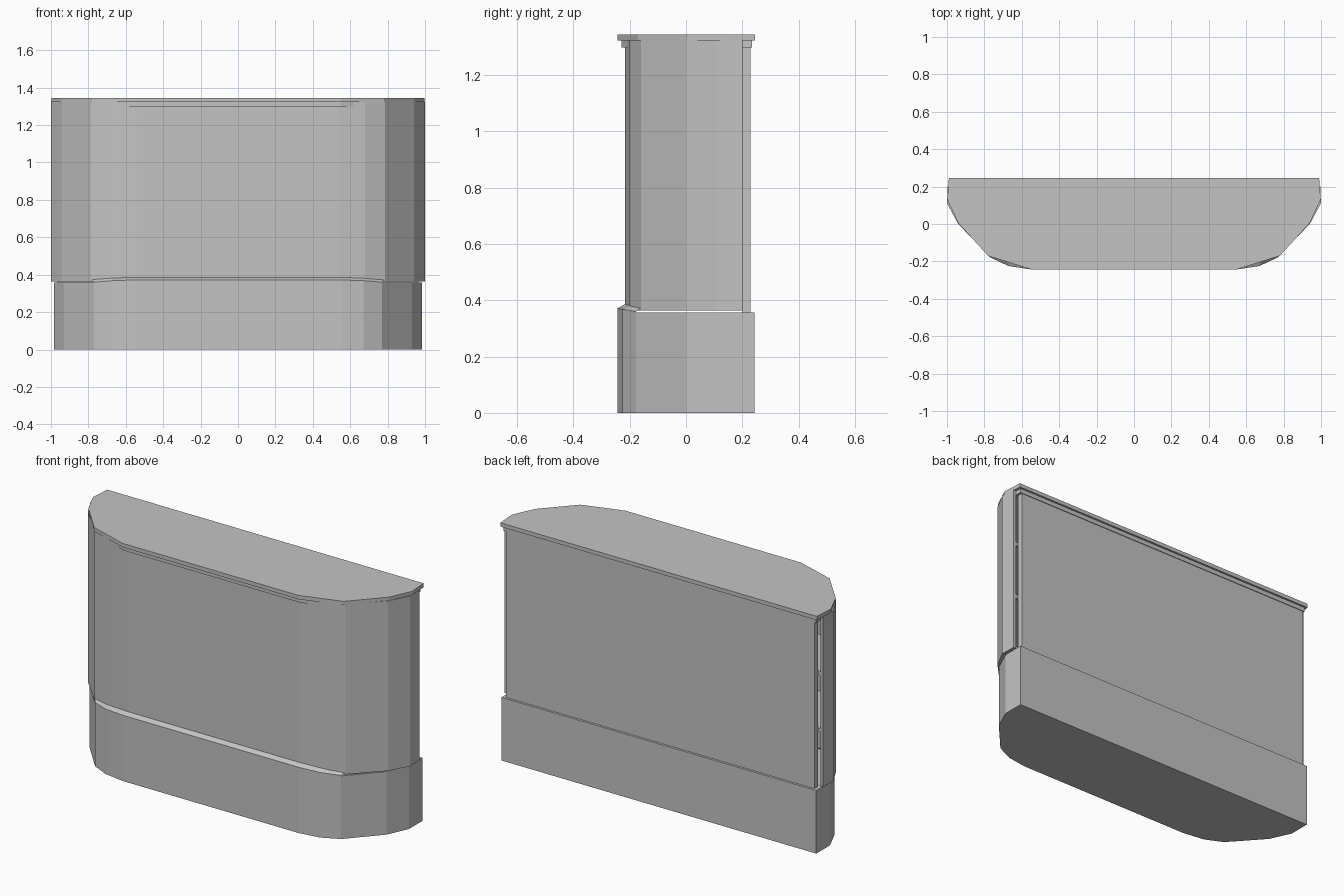
import bpy
import bmesh

cube = bpy.data.objects.get("Cube")
if cube:
    bpy.data.objects.remove(cube, do_unlink=True)

grey = bpy.data.materials.new("light_grey")
grey.use_nodes = True
colour = (0.55, 0.55, 0.55, 1)
grey.diffuse_color = colour
grey.node_tree.nodes["Principled BSDF"].inputs["Base Color"].default_value = colour


def mirrored(half):
    """Complete a right-hand outline, listed back to front, with its mirror."""
    return half + [(-x, y) for x, y in reversed(half)]


def loft(name, rings):
    """Join equal-length rings of points into one capped solid."""
    bm = bmesh.new()
    loops = [[bm.verts.new(p) for p in ring] for ring in rings]
    count = len(loops[0])
    for low, high in zip(loops, loops[1:]):
        for i in range(count):
            j = (i + 1) % count
            bm.faces.new((low[i], low[j], high[j], high[i]))
    bm.faces.new(loops[0])
    bm.faces.new(loops[-1])
    bmesh.ops.recalc_face_normals(bm, faces=bm.faces[:])
    mesh = bpy.data.meshes.new(name)
    bm.to_mesh(mesh)
    bm.free()
    mesh.materials.append(grey)
    obj = bpy.data.objects.new(name, mesh)
    bpy.context.collection.objects.link(obj)
    return obj


def prism(name, outline, bottom, top):
    return loft(name, [[(x, y, z) for x, y in outline] for z in (bottom, top)])


def box(name, half_x, y0, y1, bottom, top):
    return prism(name, mirrored([(half_x, y1), (half_x, y0)]), bottom, top)


# Plinth
base_front = [(0.77, -0.178), (0.67, -0.225), (0.55, -0.243)]
base_half = [(0.985, 0.243), (0.985, 0.12), (0.93, 0)] + base_front
prism("base", mirrored(base_half), 0, 0.357)

# Raised sloping lip along the front of the plinth
shell_front = [(0.785, -0.16), (0.68, -0.2), (0.54, -0.217)]
heights = [0.36, 0.368, 0.372]
outer = [(x, y, z) for (x, y), z in zip(base_front, heights)]
inner = [(x, y + 0.004, z + 0.016) for (x, y), z in zip(shell_front, heights)]


def lip_ring(points):
    return points + [(-x, y, z) for x, y, z in reversed(points)]


loft("base_front_lip", [[(x, y, 0.35) for x, y, z in lip_ring(outer)],
                        lip_ring(outer), lip_ring(inner)])

# Thin curved front shell, open at the back
shell_half = [(0.997, 0.2), (0.999, 0.11), (0.94, 0)] + shell_front
shell_outer = mirrored(shell_half)
shell_inner = [(x * 0.984, y + (0.012 if y < 0.2 else 0)) for x, y in shell_outer]
prism("front_shell", shell_outer + shell_inner[::-1], 0.363, 1.325)

# Inside shelves
for i, z in enumerate((0.68, 1.0)):
    prism(f"shelf_{i + 1}", shell_inner, z - 0.01, z + 0.01)

# Back panel, narrower than the shell so a slot stays open at each side
box("back_panel", 0.965, 0.2, 0.23, 0.35, 1.3)

# Lid with a smaller tier underneath
lid_half = [(0.99, 0.245), (0.998, 0.13), (0.94, 0.005), (0.78, -0.17), (0.55, -0.243)]
prism("lid", mirrored(lid_half), 1.322, 1.344)
under_half = [(0.978, 0.234), (0.975, 0.13), (0.92, 0.01), (0.765, -0.16), (0.55, -0.23)]
prism("lid_under_tier", mirrored(under_half), 1.298, 1.323)
